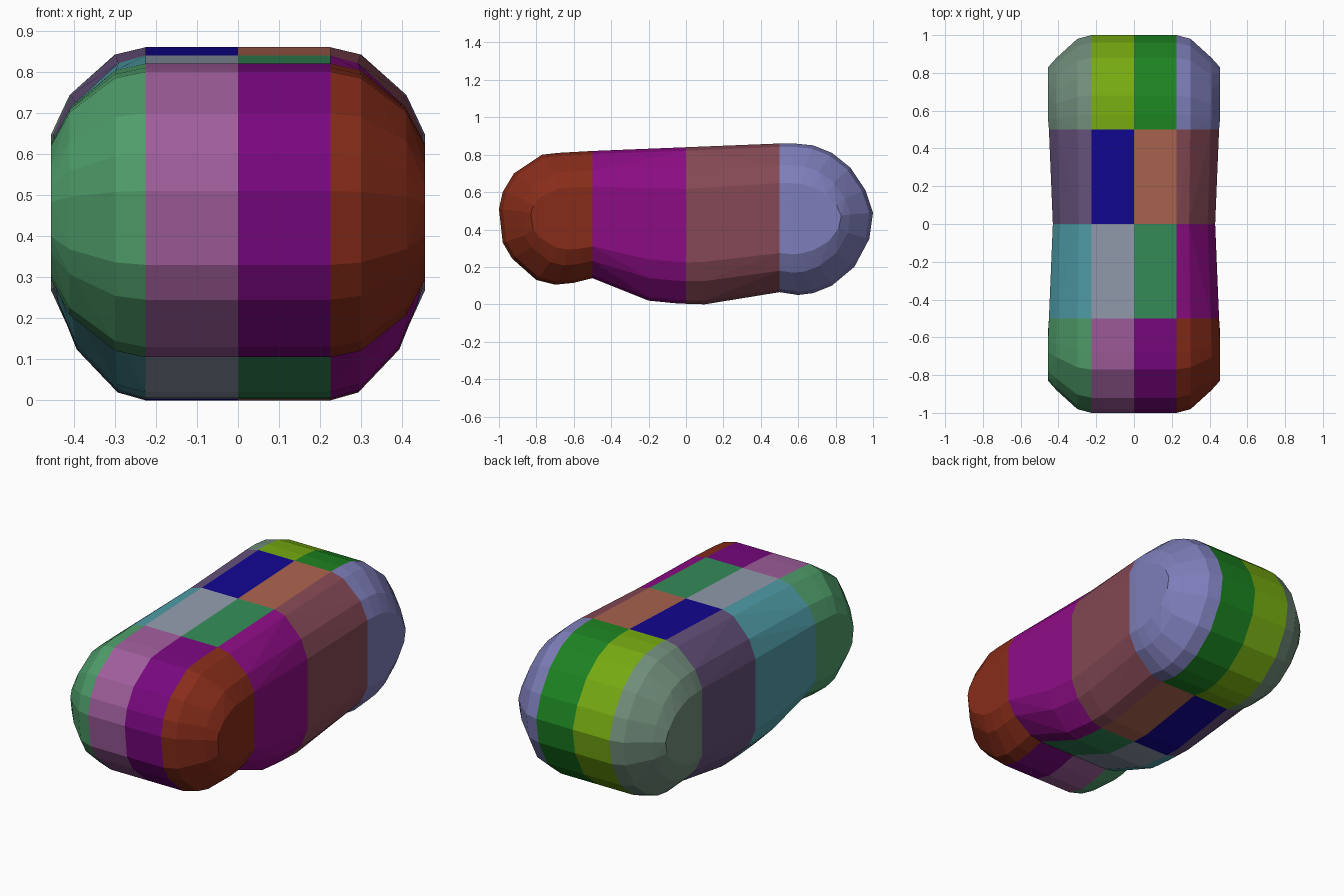
import bpy
import bmesh

default = bpy.data.objects.get("Cube")
if default:
    bpy.data.objects.remove(default, do_unlink=True)

INNER = 0.225   # half width of the straight centre block
# Rounding of the outer columns: x, y scale, z scale
ROUNDING = [(INNER, 1, 1), (0.30, 0.96, 0.955), (0.41, 0.76, 0.71), (0.455, 0.66, 0.47)]

# Side profile (y, z) of each row, front to back
ROWS = {
    "front": [(-0.5, 0.82), (-0.68, 0.81), (-0.77, 0.8), (-0.92, 0.7), (-0.98, 0.6),
              (-1, 0.51), (-0.98, 0.33), (-0.93, 0.245), (-0.8, 0.13), (-0.7, 0.105),
              (-0.6, 0.115), (-0.5, 0.14)],
    "mid_front": [(-0.5, 0.82), (0, 0.84), (0, 0.003), (-0.06, 0.006), (-0.2, 0.02),
                  (-0.5, 0.14)],
    "mid_back": [(0, 0.84), (0.5, 0.86), (0.5, 0.065), (0.1, 0), (0, 0.003)],
    "back": [(0.5, 0.86), (0.58, 0.86), (0.68, 0.85), (0.78, 0.81), (0.88, 0.73),
             (0.96, 0.61), (1, 0.49), (0.98, 0.35), (0.9, 0.2), (0.78, 0.1),
             (0.68, 0.06), (0.6, 0.05), (0.5, 0.065)],
}

# Columns from -x to +x, and one colour per block
COLUMNS = ["right_outer", "right_inner", "left_inner", "left_outer"]
COLOURS = {
    "front": ["509c6a", "9e5e9a", "78107e", "86301f"],
    "mid_front": ["509ba6", "919bac", "378c5a", "8c1484"],
    "mid_back": ["65527a", "190f91", "aa6450", "844a55"],
    "back": ["708c7a", "76aa19", "228226", "7d7db9"],
}


def make_material(name, code):
    rgb = [(int(code[i:i + 2], 16) / 255) ** 2.2 for i in (0, 2, 4)]
    mat = bpy.data.materials.new(name)
    mat.use_nodes = True
    mat.diffuse_color = (*rgb, 1)
    mat.node_tree.nodes["Principled BSDF"].inputs["Base Color"].default_value = (*rgb, 1)
    return mat


def rounded_point(y, z, ring):
    """Move a profile point outward in x and shrink it toward the row's core."""
    x, scale_y, scale_z = ring
    reach = min(abs(y), 0.5) / 0.5
    core_z = 0.42 + 0.04 * reach
    waist = 0.89 + 0.09 * reach
    if abs(y) > 0.5:
        core_y = 0.5 if y > 0 else -0.5
        y = core_y + (y - core_y) * scale_y
        waist = 1
    return INNER + (x - INNER) * waist, y, core_z + (z - core_z) * scale_z


def make_block(name, points, material):
    """Closed convex block around a cloud of points."""
    bm = bmesh.new()
    for p in points:
        bm.verts.new(p)
    result = bmesh.ops.convex_hull(bm, input=bm.verts[:])
    spare = {v for v in result["geom_interior"] + result["geom_unused"]
             if isinstance(v, bmesh.types.BMVert)}
    bmesh.ops.delete(bm, geom=list(spare), context='VERTS')
    bmesh.ops.dissolve_limit(bm, angle_limit=0.02, verts=bm.verts[:], edges=bm.edges[:])
    bmesh.ops.recalc_face_normals(bm, faces=bm.faces[:])
    mesh = bpy.data.meshes.new(name)
    bm.to_mesh(mesh)
    bm.free()
    mesh.materials.append(material)
    obj = bpy.data.objects.new(name, mesh)
    bpy.context.collection.objects.link(obj)


for row, profile in ROWS.items():
    for column, colour in zip(COLUMNS, COLOURS[row]):
        side = -1 if column.startswith("right") else 1
        if column.endswith("inner"):
            # Straight slab beside the centre plane
            points = [(side * x, y, z) for x in (0, INNER) for y, z in profile]
        else:
            # Rounded outer block
            points = []
            for ring in ROUNDING:
                for y, z in profile:
                    px, py, pz = rounded_point(y, z, ring)
                    points.append((side * px, py, pz))
        name = f"{row}_{column}"
        make_block(name, points, make_material(name + "_colour", colour))
